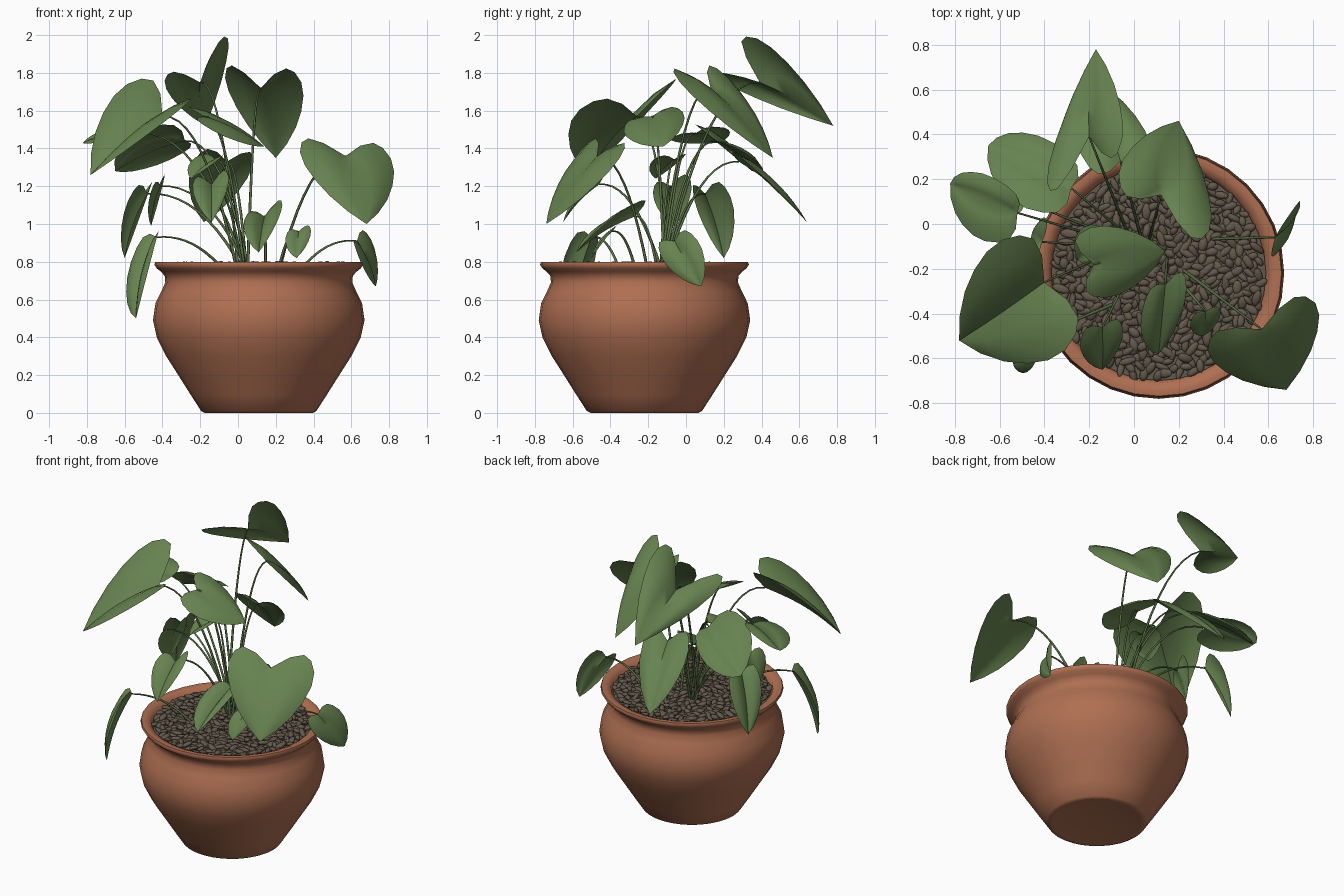
import bpy, bmesh, math, random
from mathutils import Vector, Matrix

random.seed(4)
if "Cube" in bpy.data.objects:
    bpy.data.objects.remove(bpy.data.objects["Cube"], do_unlink=True)


def material(name, rgb):
    mat = bpy.data.materials.new(name)
    mat.use_nodes = True
    mat.diffuse_color = (*rgb, 1)
    node = mat.node_tree.nodes["Principled BSDF"]
    node.inputs["Base Color"].default_value = (*rgb, 1)
    node.inputs["Roughness"].default_value = 0.8
    return mat


TERRACOTTA = material("terracotta", (0.43, 0.16, 0.085))
LEAF = material("leaf green", (0.135, 0.225, 0.08))
STEM = material("stem green", (0.1, 0.16, 0.06))
PEBBLE = material("pebble brown", (0.125, 0.098, 0.07))

POT_CENTRE = Vector((0.11, -0.22, 0))
CROWN = (0.03, -0.12)


def add_mesh(name, bm, mat, angle):
    mesh = bpy.data.meshes.new(name)
    bm.to_mesh(mesh)
    bm.free()
    mesh.materials.append(mat)
    obj = bpy.data.objects.new(name, mesh)
    bpy.context.collection.objects.link(obj)
    bpy.ops.object.select_all(action="DESELECT")
    obj.select_set(True)
    bpy.context.view_layer.objects.active = obj
    bpy.ops.object.shade_smooth_by_angle(angle=math.radians(angle))


def lathe(name, profile, mat, sides=32):
    bm = bmesh.new()
    verts = [bm.verts.new(POT_CENTRE + Vector((r, 0, z))) for r, z in profile]
    edges = [bm.edges.new(pair) for pair in zip(verts, verts[1:])]
    bmesh.ops.spin(bm, geom=verts + edges, cent=POT_CENTRE, axis=(0, 0, 1),
                   angle=math.tau, steps=sides, use_merge=True)
    bmesh.ops.remove_doubles(bm, verts=bm.verts, dist=0.0005)
    bmesh.ops.recalc_face_normals(bm, faces=bm.faces)
    add_mesh(name, bm, mat, 55)


# Pot: flat base, round belly, narrow neck, flared rim and inner wall
lathe("pot", [(0, 0.006), (0.265, 0.006), (0.285, 0), (0.305, 0.01), (0.36, 0.095),
              (0.42, 0.19), (0.49, 0.3), (0.54, 0.4), (0.56, 0.49), (0.547, 0.58),
              (0.515, 0.645), (0.495, 0.69), (0.498, 0.725), (0.517, 0.747),
              (0.54, 0.765), (0.553, 0.785), (0.548, 0.798), (0.525, 0.8),
              (0.49, 0.786), (0.48, 0.75), (0.46, 0.71), (0, 0.71)], TERRACOTTA)

# Soil bed and the pebbles spread over it
lathe("soil_bed", [(0, 0.768), (0.479, 0.764)], PEBBLE)
bm = bmesh.new()
COUNT = 520
for i in range(COUNT):
    r = 0.465 * math.sqrt((i + 0.5) / COUNT)
    turn = i * math.pi * (3 - math.sqrt(5))
    spot = POT_CENTRE + Vector((r * math.cos(turn) + random.uniform(-0.008, 0.008),
                                r * math.sin(turn) + random.uniform(-0.008, 0.008),
                                random.uniform(0.768, 0.786)))
    size = Matrix.Diagonal((random.uniform(0.024, 0.042), random.uniform(0.014, 0.021),
                            random.uniform(0.01, 0.016), 1))
    spin = Matrix.Rotation(random.uniform(0, math.pi), 4, "Z")
    tilt = Matrix.Rotation(random.uniform(-0.4, 0.4), 4, "Y")
    bmesh.ops.create_icosphere(bm, subdivisions=2, radius=1,
                               matrix=Matrix.Translation(spot) @ spin @ tilt @ size)
add_mesh("pebbles", bm, PEBBLE, 30)

# Half outline of a heart leaf: (distance to the tip, distance to the lobe)
HEART = [(0, 0), (-0.1, 0.45), (-0.1, 0.8), (0, 1), (0.17, 1.12), (0.36, 1.1),
         (0.55, 0.95), (0.73, 0.71), (0.89, 0.37), (1, 0)]
FRACTIONS = [0, 0.3, 0.65, 1]


def stem(name, root, end):
    start = Vector((root[0] + random.uniform(-0.04, 0.04),
                    root[1] + random.uniform(-0.04, 0.04), 0.75))
    bend = start.lerp(end, 0.45)
    bend.z = max(end.z + 0.02, start.z + 0.08)
    curve = bpy.data.curves.new(name, "CURVE")
    curve.dimensions = "3D"
    curve.bevel_depth = 0.007
    curve.bevel_resolution = 1
    curve.use_fill_caps = True
    line = curve.splines.new("POLY")
    steps = 10
    line.points.add(steps)
    for i, point in enumerate(line.points):
        t = i / steps
        point.co = (*start.lerp(bend, t).lerp(bend.lerp(end, t), t), 1)
        point.radius = 1.2 - 0.6 * t
    curve.materials.append(STEM)
    obj = bpy.data.objects.new(name, curve)
    bpy.context.collection.objects.link(obj)


def leaf(name, notch, tip, lobe_a, lobe_b, root=CROWN):
    """Heart leaf spanned by its notch, its tip and its two lobes, with its stem."""
    notch, tip = Vector(notch), Vector(tip)
    axis = tip - notch
    side_a, side_b = Vector(lobe_a) - notch, Vector(lobe_b) - notch
    normal = axis.cross(side_a - side_b).normalized()
    if normal.z < 0:
        normal.negate()
    bm = bmesh.new()
    last = len(HEART) - 1
    for side in (side_a, side_b):
        grid = []
        for i, (along, across) in enumerate(HEART):
            rib = i / last
            row = []
            for f in FRACTIONS:
                a = rib + (along - rib) * f
                lift = math.sin(math.pi * f) * math.sin(math.pi * rib) * 0.06
                lift += math.sin(math.pi * rib) * 0.05
                row.append(bm.verts.new(notch + axis * a + side * across * f
                                        + normal * axis.length * lift))
            grid.append(row)
        for low, high in zip(grid, grid[1:]):
            for j in range(len(FRACTIONS) - 1):
                bm.faces.new((low[j], low[j + 1], high[j + 1], high[j]))
    bmesh.ops.remove_doubles(bm, verts=bm.verts, dist=0.0005)
    bmesh.ops.dissolve_degenerate(bm, edges=bm.edges, dist=0.0005)
    bmesh.ops.recalc_face_normals(bm, faces=bm.faces)
    if sum(f.normal.dot(normal) for f in bm.faces) < 0:
        bmesh.ops.reverse_faces(bm, faces=bm.faces)
    add_mesh(name, bm, LEAF, 60)
    stem(name + "_stem", root, notch)


# Tall leaves
leaf("top_leaf", (-0.2, 0.39, 1.75), (-0.17, 0.78, 1.52),
     (-0.36, 0.14, 1.78), (-0.06, 0.31, 1.98))
leaf("large_left_leaf", (-0.4, -0.26, 1.57), (-0.78, -0.52, 1.26),
     (-0.5, -0.04, 1.75), (-0.25, -0.48, 1.63))
leaf("upper_back_leaf", (0.12, 0.13, 1.72), (0.2, 0.46, 1.35),
     (-0.07, 0.15, 1.81), (0.29, -0.08, 1.79))
leaf("back_left_leaf", (-0.28, 0.16, 1.44), (-0.65, 0.35, 1.28),
     (-0.29, 0.3, 1.36), (-0.4, 0.04, 1.51))
leaf("outer_left_leaf", (-0.52, 0.05, 1.48), (-0.82, 0.18, 1.43),
     (-0.56, 0.17, 1.5), (-0.6, -0.08, 1.44))
leaf("middle_leaf", (-0.18, -0.18, 1.57), (0.14, -0.12, 1.41),
     (-0.25, -0.04, 1.6), (-0.19, -0.32, 1.51))
leaf("lower_back_leaf", (-0.06, 0.28, 1.33), (-0.18, 0.64, 1.01),
     (-0.2, 0.24, 1.36), (0.08, 0.27, 1.34))

# Middle leaves
leaf("large_right_leaf", (0.57, -0.47, 1.36), (0.68, -0.74, 1.0),
     (0.33, -0.5, 1.42), (0.76, -0.31, 1.39), (0.22, -0.17))
leaf("front_left_leaf", (-0.14, -0.46, 1.21), (-0.14, -0.65, 1.01),
     (-0.23, -0.48, 1.23), (-0.06, -0.43, 1.27))
leaf("inner_leaf", (-0.12, -0.06, 1.34), (-0.25, -0.16, 1.24),
     (-0.19, 0, 1.36), (-0.08, -0.14, 1.35))
leaf("drooping_left_leaf", (-0.41, -0.08, 1.2), (-0.46, -0.06, 0.99),
     (-0.44, -0.17, 1.2), (-0.38, 0.01, 1.25))
leaf("hanging_back_leaf", (-0.48, 0.1, 1.16), (-0.6, 0.2, 0.82),
     (-0.54, 0.03, 1.17), (-0.45, 0.2, 1.19))

# Low leaves near the rim
leaf("hanging_left_leaf", (-0.43, -0.5, 0.93), (-0.54, -0.61, 0.5),
     (-0.52, -0.46, 0.87), (-0.42, -0.6, 0.9), (-0.05, -0.32))
leaf("hanging_right_leaf", (0.63, -0.06, 0.91), (0.73, 0.08, 0.67),
     (0.61, -0.14, 0.87), (0.67, 0.03, 0.95), (0.3, -0.1))
leaf("front_leaf", (0.14, -0.27, 1.04), (0.11, -0.58, 0.85),
     (0.05, -0.33, 1.04), (0.23, -0.23, 1.11), (0.12, -0.15))
leaf("small_front_leaf", (0.32, -0.39, 0.96), (0.31, -0.5, 0.82),
     (0.26, -0.41, 0.95), (0.38, -0.37, 0.98), (0.2, -0.25))
